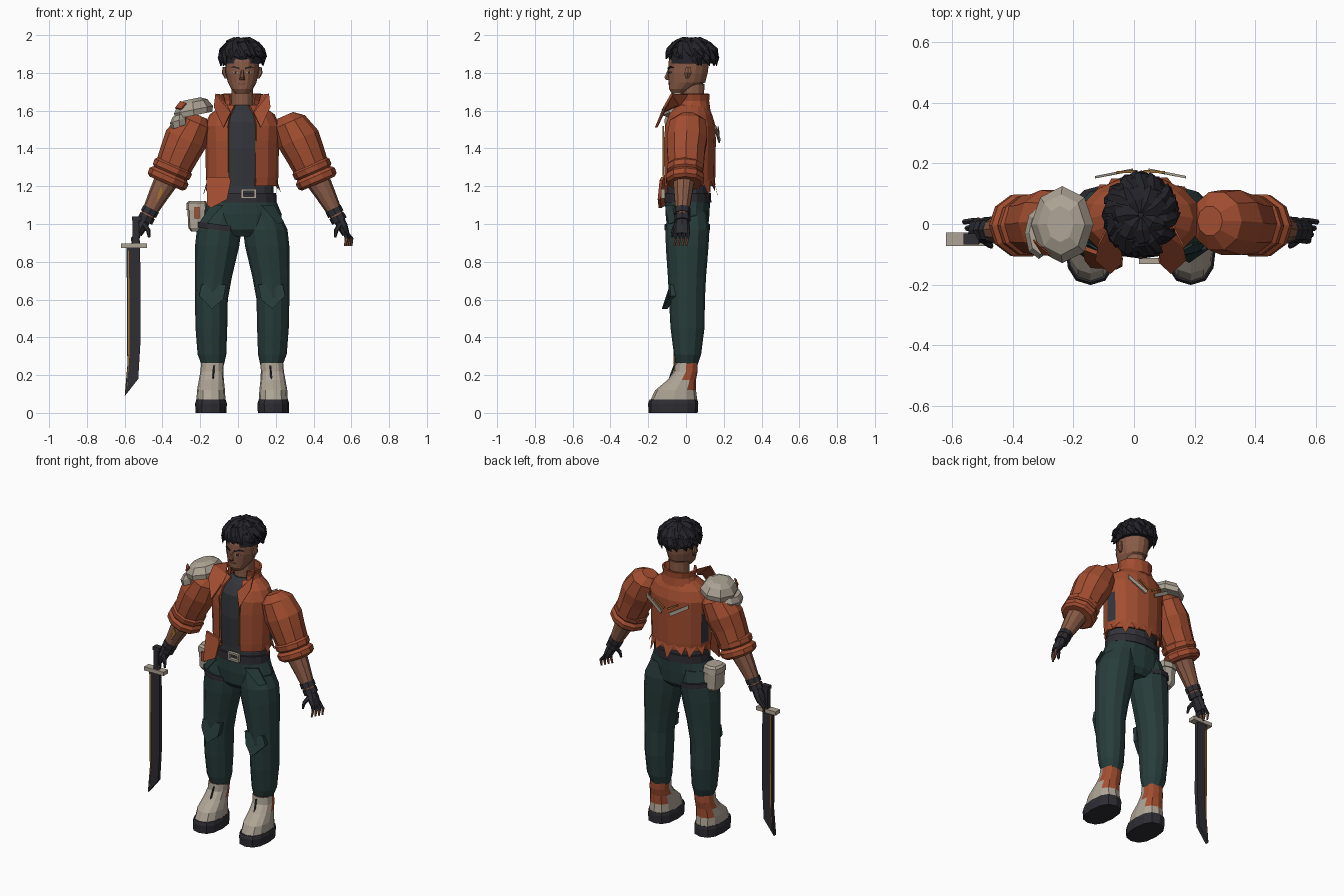
import bpy, bmesh, math, random
from mathutils import Vector, Matrix

if "Cube" in bpy.data.objects:
    bpy.data.objects.remove(bpy.data.objects["Cube"])
random.seed(4)
CENTRE_X = 0.022          # the body axis sits slightly off the origin
X, Y, Z = Vector((1, 0, 0)), Vector((0, 1, 0)), Vector((0, 0, 1))
SIDES = ((1, "left"), (-1, "right"))


def material(name, r, g, b):
    mat = bpy.data.materials.new(name)
    mat.use_nodes = True
    mat.diffuse_color = (r, g, b, 1)
    shader = next(n for n in mat.node_tree.nodes if n.type == "BSDF_PRINCIPLED")
    shader.inputs["Base Color"].default_value = (r, g, b, 1)
    shader.inputs["Roughness"].default_value = 0.9
    return mat


rust = material("rust cloth", .36, .075, .03)
teal = material("teal trousers", .02, .046, .043)
dark = material("dark leather", .027, .026, .033)
shirt = material("charcoal shirt", .034, .036, .044)
hair = material("black hair", .016, .016, .022)
skin = material("brown skin", .25, .105, .062)
beige = material("beige plate", .42, .37, .3)
gold = material("gold trim", .38, .17, .03)
lips = material("lip brown", .14, .05, .035)


def finish(name, bm, mats, rule=None, thickness=0):
    """Turn a bmesh into an object, colouring faces by an optional rule."""
    bmesh.ops.recalc_face_normals(bm, faces=bm.faces)
    bm.normal_update()
    if rule:
        for f in bm.faces:
            f.material_index = int(rule(f.calc_center_median(), f.normal))
    mesh = bpy.data.meshes.new(name)
    bm.to_mesh(mesh)
    bm.free()
    obj = bpy.data.objects.new(name, mesh)
    for mat in mats:
        mesh.materials.append(mat)
    obj.location.x = CENTRE_X
    bpy.context.collection.objects.link(obj)
    if thickness:
        solid = obj.modifiers.new("thickness", "SOLIDIFY")
        solid.thickness = thickness
    return obj


def loft(bm, rings, sides=12, axis=None, ref=Y, s=1, boxy=1.0, caps=True):
    """Skin ellipses (x, y, z, width radius, depth radius) into a tube."""
    centres = [Vector(r[:3]) for r in rings]
    loops = []
    for i, (c, r) in enumerate(zip(centres, rings)):
        t = axis or centres[min(i + 1, len(rings) - 1)] - centres[max(i - 1, 0)]
        u = ref.cross(t).normalized()
        v = t.cross(u).normalized()
        loop = []
        for k in range(sides):
            a = math.tau * k / sides
            cu, cv = [math.copysign(abs(w) ** boxy, w) for w in (math.cos(a), math.sin(a))]
            p = c + u * cu * r[3] + v * cv * r[4]
            loop.append(bm.verts.new((p.x * s, p.y, p.z)))
        loops.append(loop)
    for a, b in zip(loops, loops[1:]):
        for k in range(sides):
            j = (k + 1) % sides
            bm.faces.new((a[k], a[j], b[j], b[k]))
    if caps:
        bm.faces.new(loops[0])
        bm.faces.new(loops[-1])


def plate(bm, points, depth=Y * .008, s=1):
    """Extrude a flat outline by a depth vector."""
    rows = [[bm.verts.new((q.x * s, q.y, q.z)) for q in (Vector(p) + d for p in points)]
            for d in (Vector(), depth)]
    for row in rows:
        bm.faces.new(row)
    for i in range(len(points)):
        j = (i + 1) % len(points)
        bm.faces.new((rows[0][i], rows[0][j], rows[1][j], rows[1][i]))


def box(bm, centre, size, turn=0):
    m = Matrix.Translation(centre) @ Matrix.Rotation(turn, 4, "Y") @ Matrix.Diagonal((*size, 1))
    bmesh.ops.create_cube(bm, size=1, matrix=m)


def simple(name, mat, builder, *args, **kw):
    bm = bmesh.new()
    builder(bm, *args, **kw)
    return finish(name, bm, [mat])


def stack(*rows):
    """Upright rings on the body axis from (z, depth centre, width, depth)."""
    return [(0, cy, z, rx, ry) for z, cy, rx, ry in rows]


# Head, neck and face
simple("head", skin, loft, stack((1.69, -.04, .035, .035), (1.715, -.025, .058, .065),
       (1.75, .005, .076, .097), (1.8, .01, .087, .105), (1.86, .015, .09, .107),
       (1.92, .02, .08, .09), (1.95, .03, .05, .06)), sides=16, axis=Z)
simple("neck", skin, loft, stack((1.58, .035, .06, .06), (1.74, .035, .056, .062)), axis=Z)
simple("nose", skin, loft, [(0, -.09, 1.815, .007, .008), (0, -.103, 1.775, .012, .014),
       (0, -.096, 1.762, .015, .01)], sides=6, axis=Z)


def face_plate(name, mat, outline, s=1, inset=0):
    pts = [(x, inset + .005 - .105 * math.sqrt(1 - (x / .088) ** 2), z) for x, z in outline]
    simple(name, mat, plate, pts, s=s)


for s, side in SIDES:
    face_plate(side + "_eye_white", beige, [(.02, 1.801), (.034, 1.809), (.054, 1.805), (.036, 1.797)], s)
    face_plate(side + "_iris", hair, [(.031, 1.798), (.031, 1.808), (.041, 1.808), (.041, 1.798)], s, -.002)
    face_plate(side + "_eyebrow", hair, [(.014, 1.818), (.014, 1.827), (.045, 1.836), (.064, 1.826), (.044, 1.828)], s)
    simple(side + "_ear", skin, loft, [(.084, .005, 1.77, .008, .01), (.096, .01, 1.8, .012, .022),
           (.095, .012, 1.83, .008, .014)], sides=6, axis=Z, s=s)
face_plate("mouth", lips, [(-.025, 1.743), (0, 1.749), (.025, 1.743), (0, 1.736)], inset=.007)

# Hair: a cap with two layers of tapering locks swept out from the crown
HEAD = Vector((0, .03, 1.865))


def scalp(az, polar, scale=1):
    az, polar = math.radians(az), math.radians(polar)
    return HEAD + scale * Vector((.107 * math.sin(polar) * math.cos(az),
                                  .122 * math.sin(polar) * math.sin(az), .11 * math.cos(polar)))


bm = bmesh.new()
loft(bm, [(0, HEAD.y, scalp(0, p).z, .107 * math.sin(math.radians(p)),
           .122 * math.sin(math.radians(p))) for p in (98, 75, 50, 25, 8)], axis=Z)
for count, start, end, lift in ((18, 42, 103, 1.13), (14, 25, 82, 1.22), (7, 4, 55, 1.16)):
    for k in range(count):
        az = 360 * k / count + random.uniform(-9, 9)
        front = math.sin(math.radians(az)) < -.35
        stop = min(end, 86) if front else end
        rings = []
        for t, size in ((0, .6), (.35, 1), (.7, .8), (1, .08)):
            scale = 1 + (lift - 1) * t * random.uniform(.8, 1.1)
            p = scalp(az + 28 * t, start + (stop - start) * t, scale)
            rings.append((*p, .031 * size, .017 * size))
        loft(bm, rings, sides=5, ref=(scalp(az, (start + stop) / 2) - HEAD).normalized())
finish("hair_locks", bm, [hair])

# Shirt, belt and buckle
simple("shirt", shirt, loft, stack((1.1, .01, .17, .112), (1.2, .01, .165, .108), (1.4, .01, .172, .122),
       (1.54, .015, .165, .118), (1.6, .02, .1, .085), (1.63, .03, .063, .063)), sides=16, axis=Z)
simple("belt", dark, loft, stack((1.115, .01, .182, .124), (1.165, .01, .18, .122)), sides=16, axis=Z)
bm = bmesh.new()
for dx, dz, w, h in ((0, .02, .08, .012), (0, -.02, .08, .012), (-.034, 0, .012, .04), (.034, 0, .012, .04)):
    box(bm, (.035 + dx, -.122, 1.16 + dz), (w, .02, h))
finish("belt_buckle", bm, [beige])

# Jacket body: open down the front, dark side panels
bm = bmesh.new()
loft(bm, stack((1.2, .015, .186, .138), (1.25, .015, .192, .14), (1.44, .015, .195, .143),
     (1.52, .018, .2, .138), (1.58, .02, .172, .118), (1.63, .03, .105, .085)), sides=16, axis=Z, caps=False)
opening = [f for f in bm.faces if f.calc_center_median().y < -.03 and abs(f.calc_center_median().x) < .06]
bmesh.ops.delete(bm, geom=opening, context="FACES")
finish("jacket_body", bm, [rust, shirt],
       lambda c, n: abs(n.x) > .85 and 1.25 < c.z < 1.44 and c.y > .01, .012)
bm = bmesh.new()
loft(bm, stack((1.6, .035, .105, .085), (1.65, .035, .088, .078), (1.69, .035, .098, .08)),
     sides=14, axis=Z, caps=False)
bmesh.ops.delete(bm, geom=[f for f in bm.faces if f.calc_center_median().y < -.025], context="FACES")
finish("jacket_collar", bm, [rust], thickness=.012)

# Torn hem tabs around the back, and the long front flap
bm = bmesh.new()
for k in range(9):
    pts = []
    for step, scale, z in ((0, 1, 1.225), (1, 1, 1.225), (random.uniform(.2, .8), 1.1, random.uniform(1.14, 1.185))):
        a = math.radians(-15 + 210 * (k + step) / 9)
        pts.append((.187 * scale * math.cos(a), .015 + .139 * scale * math.sin(a), z))
    plate(bm, pts, Z * .008)
finish("torn_hem", bm, [rust])
simple("front_flap", rust, plate, [(-.19, -.085, 1.25), (-.07, -.13, 1.25), (-.06, -.14, 1.23),
       (-.08, -.15, 1.13), (-.165, -.145, 1.085), (-.185, -.12, 1.1)], Y * .015)

for s, side in SIDES:
    # Lapels and zip
    bm = bmesh.new()
    plate(bm, [(.085, -.04, 1.63), (.142, -.08, 1.69), (.15, -.12, 1.62), (.1, -.165, 1.51),
               (.062, -.13, 1.59)], Vector((-.004, .014, 0)), s)
    plate(bm, [(.085, -.04, 1.63), (.142, -.08, 1.69), (.1, .0, 1.685)], Y * .012, s)
    finish(side + "_lapel", bm, [rust])
    simple(side + "_zip", gold, plate, [(.067, -.123, 1.24), (.072, -.123, 1.24),
           (.072, -.125, 1.52), (.067, -.125, 1.52)], s=s)

    # Sleeve with rolled cuffs
    arm = Vector((.4, 0, -.92))
    bm = bmesh.new()
    loft(bm, [(.228, .01, 1.575, .045, .05), (.25, .01, 1.54, .09, .1), (.297, .005, 1.45, .115, .112),
              (.33, 0, 1.38, .106, .104), (.365, 0, 1.3, .096, .098)], sides=10, axis=arm, s=s)
    for x, z, r in ((.37, 1.29, .105), (.393, 1.24, .11)):
        loft(bm, [(x + arm.x * d, -.005, z + arm.z * d, r * k, r * k * .95)
                  for d, k in ((-.03, .88), (-.014, 1.02), (.014, 1), (.028, .86))], sides=10, axis=arm, s=s)
    finish(side + "_sleeve", bm, [rust])

    # Forearm, wrist wraps and gloved hand
    lower = Vector((.46, 0, -.89))
    simple(side + "_forearm", skin, loft, [(.39, -.01, 1.25, .068, .062), (.44, -.015, 1.16, .054, .05),
           (.503, -.02, 1.04, .036, .034)], sides=10, axis=lower, s=s)
    bm = bmesh.new()
    for x, z, r in ((.488, 1.067, .045), (.507, 1.03, .043)):
        loft(bm, [(x - .007, -.02, z + .014, r, r), (x + .008, -.02, z - .015, r, r)], sides=8, axis=lower, s=s)
    loft(bm, [(.51, -.02, 1.03, .03, .032), (.532, -.022, .985, .028, .043), (.55, -.022, .945, .02, .042)],
         sides=8, axis=lower, s=s)
    finish(side + "_glove", bm, [dark])
    bm = bmesh.new()
    for k in range(4):
        y = -.052 + .021 * k
        loft(bm, [(.545, y, .96, .012, .011), (.553 + .009 * k, y - .004, .922, .01, .009),
                  (.545 + .011 * k, y - .008, .884, .006, .006)], sides=6, s=s)
    loft(bm, [(.52, -.05, 1.0, .014, .013), (.497, -.068, .965, .012, .011), (.492, -.074, .93, .007, .007)],
         sides=6, s=s)
    finish(side + "_fingers", bm, [dark, skin], lambda c, n: c.z < .91)

    # Trouser leg and knee pad
    simple(side + "_trouser_leg", teal, loft, [(.1, .01, 1.07, .09, .1), (.122, .008, .97, .118, .116),
           (.133, .006, .88, .117, .113), (.152, .005, .72, .098, .101), (.163, .005, .6, .087, .095),
           (.163, .008, .45, .084, .09), (.16, .008, .31, .076, .072), (.155, .005, .25, .058, .055)],
           axis=Z, s=s)
    bm = bmesh.new()
    plate(bm, [(.085, -.085, .68), (.215, -.085, .68), (.228, -.08, .62), (.16, -.128, .55), (.1, -.095, .6)],
          Y * .03, s)
    finish(side + "_knee_pad", bm, [teal])
    simple(side + "_pocket_flap", teal, plate, [(.1, -.112, 1.1), (.17, -.07, 1.1), (.222, -.06, 1.01),
           (.19, -.092, 1.0)], s=s)

    # Boot: thick sole, pale upper, rust heel panel, pull cord
    simple(side + "_sole", dark, loft, [(.165, -.068, 0, .082, .13), (.165, -.068, .05, .084, .133),
           (.165, -.066, .07, .078, .127)], axis=Z, s=s, boxy=.8)
    bm = bmesh.new()
    loft(bm, [(.165, -.065, .065, .077, .125), (.165, -.055, .12, .074, .108), (.163, -.022, .175, .066, .075),
              (.16, 0, .22, .061, .062), (.157, .002, .265, .06, .06)], axis=Z, s=s, boxy=.85)
    finish(side + "_boot", bm, [beige, rust], lambda c, n: c.y > -.005 and c.z > .11)
    simple(side + "_boot_cord", dark, loft, [(.15, -.062, .25, .005, .005), (.155, -.083, .19, .006, .006),
           (.16, -.095, .15, .008, .008)], sides=5, s=s)

simple("pelvis", teal, loft, stack((.935, .008, .09, .08), (.97, .008, .19, .108),
       (1.05, .008, .21, .116), (1.13, .01, .177, .118)), sides=16, axis=Z)

# Back emblem strips
bm = bmesh.new()
for s, side in SIDES:
    plate(bm, [(.035, .172, 1.43), (.15, .15, 1.5), (.15, .15, 1.525), (.025, .175, 1.45)], s=s)
    plate(bm, [(.015, .17, 1.465), (.08, .166, 1.505), (.08, .166, 1.515), (.01, .17, 1.475)], s=s)
finish("back_emblem", bm, [beige, gold], lambda c, n: abs(c.x) < .06)

# Shoulder guard with a lower plate and a painted patch
tilt = Vector((-.2, 0, 1))
bm = bmesh.new()
loft(bm, [(-.255, -.002, 1.575, .1, .122), (-.258, -.002, 1.605, .105, .127), (-.262, -.002, 1.645, .08, .1),
          (-.265, 0, 1.662, .045, .06)], sides=8, axis=tilt)
loft(bm, [(-.33, -.03, 1.515, .045, .08), (-.335, -.03, 1.55, .05, .085), (-.33, -.03, 1.58, .04, .07)],
     sides=8, axis=Vector((-.35, 0, 1)))
finish("shoulder_guard", bm, [beige])
simple("guard_patch", rust, plate, [(-.352, -.05, 1.61), (-.325, -.075, 1.645), (-.295, -.1, 1.635),
       (-.32, -.1, 1.605)], Vector((-.003, -.004, .006)))

# Hip pouch with lid and tag, and thigh strap
bm = bmesh.new()
loft(bm, [(-.235, .02, .96, .035, .045), (-.238, .02, .98, .047, .058), (-.24, .02, 1.08, .05, .06)],
     sides=8, axis=Z, boxy=.6)
loft(bm, [(-.24, .02, 1.075, .056, .066), (-.24, .02, 1.11, .054, .062), (-.237, .02, 1.122, .045, .05)],
     sides=8, axis=Z, boxy=.6)
finish("hip_pouch", bm, [beige])
simple("pouch_tag", rust, box, (-.238, -.046, 1.06), (.026, .009, .06))
simple("thigh_strap", dark, loft, [(-.125, .007, .968, .122, .121), (-.125, .007, .998, .122, .121)],
       axis=Vector((.12, 0, 1)))
simple("forearm_mark", gold, plate, [(-.43, -.069, 1.2), (-.418, -.069, 1.17), (-.455, -.064, 1.11),
       (-.445, -.068, 1.16)])

# Sword: single-edged blade, trim, guard and grip
simple("sword_blade", dark, plate, [(-.612, -.062, .88), (-.54, -.062, .88), (-.537, -.062, .4),
       (-.55, -.062, .18), (-.622, -.062, .088), (-.608, -.062, .25)], Y * .024)
simple("blade_trim", gold, plate, [(-.605, -.066, .86), (-.598, -.066, .86), (-.597, -.066, .3),
       (-.61, -.066, .12), (-.603, -.066, .3)], Y * .032)
simple("sword_guard", beige, box, (-.572, -.05, .885), (.138, .045, .024))
bm = bmesh.new()
box(bm, (-.563, -.05, .965), (.034, .03, .15))
box(bm, (-.558, -.05, 1.03), (.05, .036, .022))
finish("sword_grip", bm, [dark])
